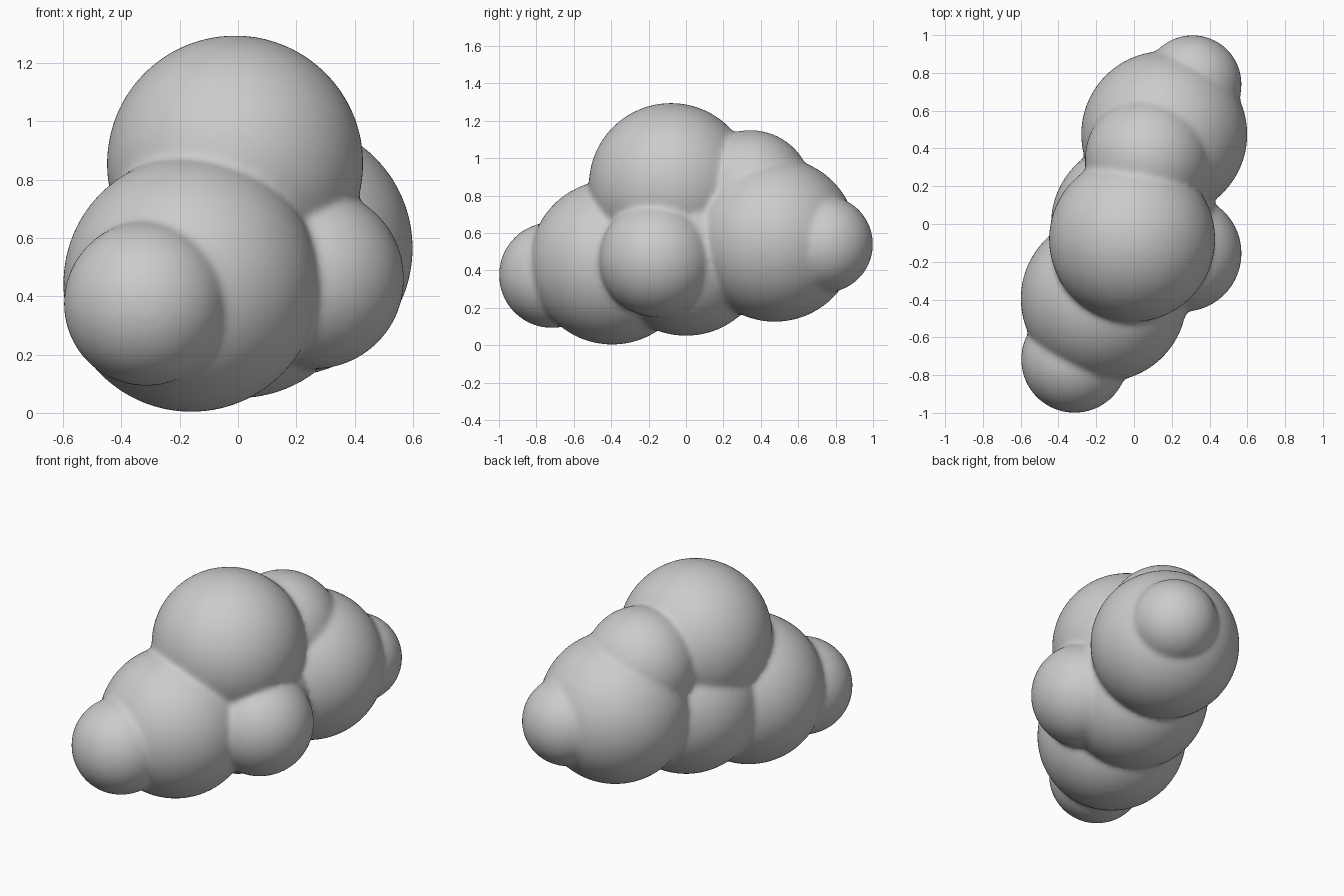
import bpy, bmesh
from mathutils import Matrix

if "Cube" in bpy.data.objects:
    bpy.data.objects.remove(bpy.data.objects["Cube"])

# Overlapping puffs: (x, y, z, radius)
PUFFS = [
    (-0.01, -0.08, 0.855, 0.44),    # crown
    (-0.16, -0.395, 0.443, 0.44),   # front body
    (-0.315, -0.717, 0.375, 0.283), # front tip
    (0.26, -0.155, 0.46, 0.31),     # side lobe
    (0.00, 0.00, 0.49, 0.44),       # core
    (0.16, 0.475, 0.565, 0.44),     # back body
    (0.07, 0.345, 0.82, 0.33),      # upper back
    (0.31, 0.74, 0.54, 0.26),       # back tip
]

bm = bmesh.new()
for x, y, z, r in PUFFS:
    bmesh.ops.create_icosphere(bm, subdivisions=5, radius=r,
                               matrix=Matrix.Translation((x, y, z)))
mesh = bpy.data.meshes.new("cloud")
bm.to_mesh(mesh)
bm.free()
cloud = bpy.data.objects.new("cloud", mesh)
bpy.context.collection.objects.link(cloud)

# Fuse the puffs into one skin and soften the creases
fuse = cloud.modifiers.new("fuse", 'REMESH')
fuse.mode = 'VOXEL'
fuse.voxel_size = 0.014
fuse.use_smooth_shade = True
soften = cloud.modifiers.new("soften", 'SMOOTH')
soften.factor = 0.5
soften.iterations = 16
